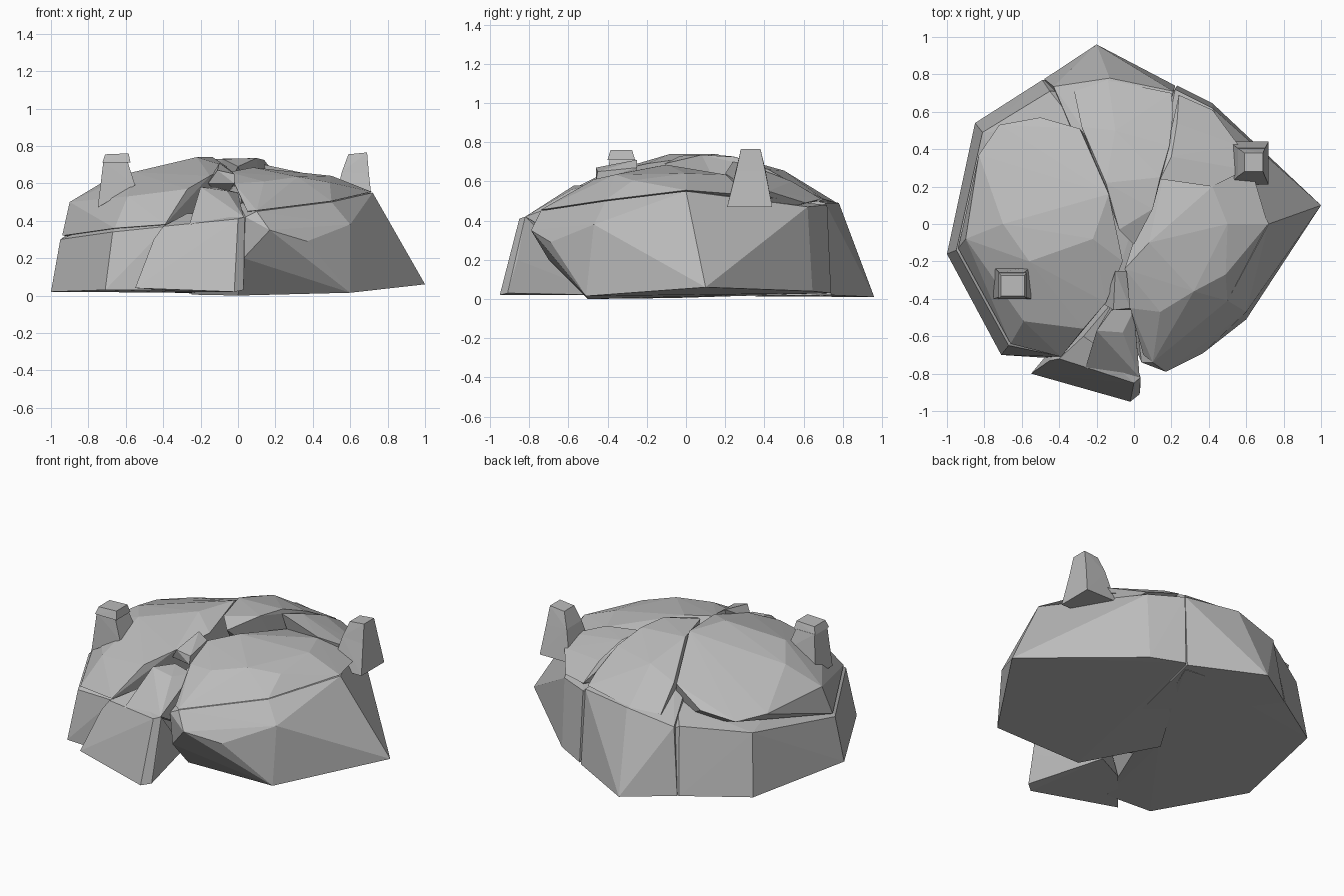
import bpy, bmesh

stone = bpy.data.materials.new("grey stone")
stone.diffuse_color = (0.5, 0.5, 0.5, 1)


def chunk(name, points):
    """Flat-faced boulder chunk wrapped around its corner points."""
    bm = bmesh.new()
    for p in points:
        bm.verts.new(p)
    hull = bmesh.ops.convex_hull(bm, input=bm.verts[:])
    loose = {v for v in hull["geom_interior"] + hull["geom_unused"]
             if isinstance(v, bmesh.types.BMVert)}
    bmesh.ops.delete(bm, geom=list(loose), context='VERTS')
    bmesh.ops.recalc_face_normals(bm, faces=bm.faces[:])
    me = bpy.data.meshes.new(name)
    bm.to_mesh(me)
    bm.free()
    me.materials.append(stone)
    ob = bpy.data.objects.new(name, me)
    bpy.context.collection.objects.link(ob)


def block(name, low, high):
    """Tapered block between two rectangles (x0, x1, y0, y1, z at x0, z at x1)."""
    chunk(name, [(x, y, r[4 + i]) for r in (low, high)
                 for i, x in enumerate(r[:2]) for y in r[2:4]])


# Lower left boulder
chunk("left_base", [
    (-1, -.16, .02), (-.71, -.70, .03), (-.40, -.72, .03), (-.85, .54, .02),
    (-.49, .77, .02), (.20, .70, .015), (-.24, -.06, .015),
    (-.95, -.14, .30), (-.67, -.65, .34), (-.38, -.71, .37),
    (-.81, .49, .40), (-.45, .71, .43), (-.30, .52, .48), (-.2, -.4, .46), (-.55, -.5, .46)])

# Upper left dome resting on it
chunk("left_dome", [
    (-.90, -.08, .50), (-.94, -.13, .32), (-.83, .37, .48), (-.72, .53, .46),
    (-.5, .57, .49), (-.29, .51, .58), (-.66, -.64, .36), (-.59, -.52, .53),
    (-.39, -.71, .38), (-.27, -.56, .57), (-.15, -.42, .64), (-.06, -.20, .69),
    (-.70, .0, .62), (-.62, .30, .55), (-.56, -.2, .66), (-.22, -.08, .74),
    (-.135, .16, .74), (-.1, -.1, .3), (-.2, .4, .3)])

# Back boulder and the slab on top of it
chunk("back_base", [
    (-.20, .96, .01), (-.48, .775, .02), (.22, .74, .02), (-.27, .5, .015),
    (.1, .2, .015), (-.13, .78, .49), (-.43, .735, .43), (.21, .71, .49),
    (-.28, .52, .52), (.1, .2, .6), (-.2, .2, .6)])
chunk("back_slab", [
    (-.14, .77, .49), (-.32, .71, .47), (.20, .70, .51), (.21, .6, .56),
    (-.28, .52, .59), (-.15, .22, .73), (.14, .25, .725), (.19, .42, .66),
    (.0, -.11, .69), (-.08, -.03, .73), (.1, .08, .735),
    (-.1, .5, .655), (-.2, .3, .3), (.15, .3, .3)])

# Rubble filling the bottom of the crack
chunk("crack_core", [
    (-.2, -.25, .03), (0, -.43, .03), (.22, .6, .03), (-.25, .45, .03),
    (-.12, -.35, .5), (.02, -.45, .5), (.22, .6, .46), (-.22, .45, .5), (0, 0, .6)])

# Right boulder, undercut at the front
chunk("right_base", [
    (1, .10, .06), (.60, -.51, .015), (.0, -.5, .0), (.23, .74, .03), (-.25, -.06, .005),
    (.42, .645, .04), (.72, .0, .55), (.42, .62, .47), (.22, .72, .48),
    (.60, -.47, .38), (.37, -.69, .29), (.17, -.79, .35), (.04, -.74, .42),
    (.03, -.70, .2), (.10, -.74, .45), (.50, -.41, .50), (.0, -.4, .5)])
chunk("right_dome", [
    (.715, .0, .555), (.50, -.41, .505), (.10, -.74, .455),
    (.05, -.70, .45), (-.02, -.45, .60), (.14, -.47, .61), (.49, -.27, .605),
    (.32, -.36, .635), (.50, .0, .64), (.42, .2, .635), (-.05, -.24, .66),
    (.08, -.10, .685), (.62, .32, .53), (.42, .58, .50), (.25, .68, .50), (.1, .1, .4)])
chunk("right_back_slab", [
    (.14, .24, .70), (.42, .20, .64), (.60, .29, .58), (.56, .42, .55),
    (.42, .61, .49), (.24, .69, .51), (.23, .54, .60), (.20, .36, .67),
    (.2, .3, .4), (.5, .3, .4)])

# Broken wedge at the front, leaning into the crack
chunk("front_wedge", [
    (-.55, -.80, .04), (-.02, -.95, .02), (.03, -.91, .03), (.035, -.86, .2),
    (-.45, -.73, .30), (-.40, -.72, .37), (-.25, -.76, .385), (.0, -.85, .41),
    (.035, -.82, .42), (-.27, -.60, .44), (-.1, -.4, .02), (-.3, -.5, .02)])
chunk("front_wedge_top", [
    (-.26, -.77, .38), (.03, -.82, .42), (.0, -.46, .55), (-.12, -.46, .58),
    (-.20, -.57, .58), (-.06, -.58, .56), (-.1, -.4, .2), (.0, -.45, .2)])
chunk("crack_pebble", [
    (-.16, -.43, .60), (-.02, -.46, .60), (-.11, -.46, .67), (-.02, -.45, .65),
    (-.04, -.25, .67), (-.10, -.25, .71), (-.08, -.3, .5)])

# Small standing stones with separate caps
block("right_post", (.51, .72, .21, .44, .47, .47), (.555, .70, .255, .405, .66, .65))
block("right_post_cap", (.555, .70, .255, .405, .66, .65), (.59, .69, .28, .38, .755, .765))
block("left_post", (-.75, -.55, -.40, -.23, .47, .59), (-.72, -.59, -.39, -.26, .715, .715))
block("left_post_cap", (-.725, -.575, -.40, -.26, .71, .71), (-.71, -.585, -.385, -.275, .755, .76))
